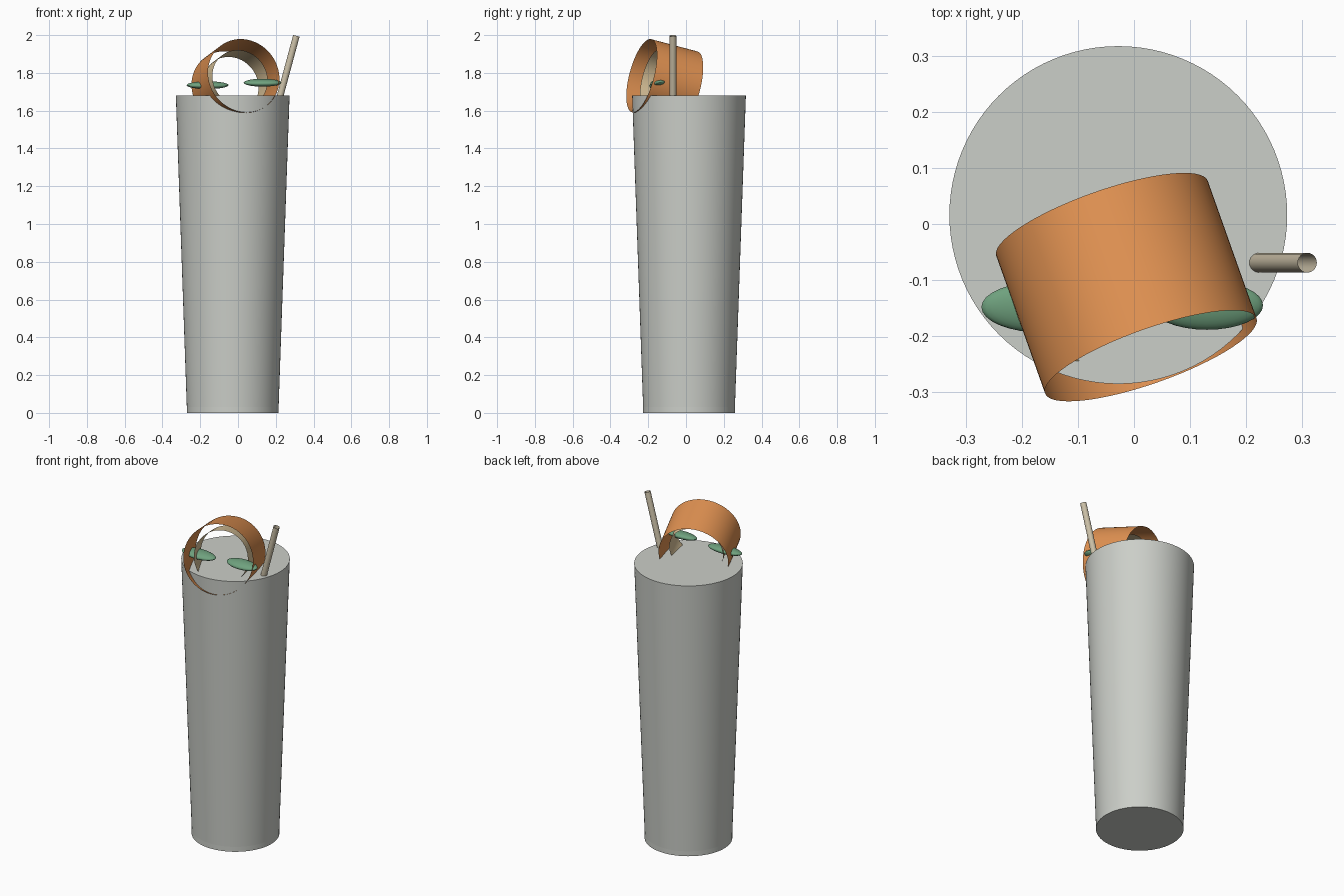
import bpy, bmesh, math
from mathutils import Vector, Matrix

if "Cube" in bpy.data.objects:
    bpy.data.objects.remove(bpy.data.objects["Cube"])


def material(name, rgb):
    m = bpy.data.materials.new(name)
    m.diffuse_color = (*rgb, 1)
    m.use_nodes = True
    m.node_tree.nodes["Principled BSDF"].inputs["Base Color"].default_value = m.diffuse_color
    return m


GLASS = material("pale_grey_glass", (0.60, 0.62, 0.58))
PEEL = material("orange_peel", (0.76, 0.29, 0.085))
PITH = material("cream_pith", (0.74, 0.58, 0.34))
LEAF = material("mint_green", (0.16, 0.36, 0.21))
STRAW = material("beige_straw", (0.60, 0.53, 0.39))


def finish(name, bm, mat):
    me = bpy.data.meshes.new(name)
    bm.to_mesh(me)
    bm.free()
    me.materials.append(mat)
    ob = bpy.data.objects.new(name, me)
    bpy.context.collection.objects.link(ob)
    bpy.ops.object.select_all(action='DESELECT')
    ob.select_set(True)
    bpy.context.view_layer.objects.active = ob
    bpy.ops.object.shade_smooth_by_angle(angle=math.radians(40))
    return ob


def tube(name, start, end, r1, r2, mat, capped=False, sides=64):
    """Straight or tapered cylinder between two points."""
    a, b = Vector(start), Vector(end)
    d = b - a
    bm = bmesh.new()
    bmesh.ops.create_cone(bm, cap_ends=capped, segments=sides, radius1=r1, radius2=r2,
                          depth=d.length,
                          matrix=Matrix.Translation((a + b) / 2)
                          @ d.to_track_quat('Z', 'Y').to_matrix().to_4x4())
    return finish(name, bm, mat)


def leaf(name, centre, half, tilt):
    bm = bmesh.new()
    bmesh.ops.create_uvsphere(bm, u_segments=32, v_segments=16, radius=1,
                              matrix=Matrix.Translation(centre)
                              @ Matrix.Rotation(tilt, 4, 'X')
                              @ Matrix.Diagonal((*half, 1)))
    return finish(name, bm, LEAF)


# Tall tapered glass, filled to the brim, on a thin base disc
CX, CY = -0.028, 0.016
tube("glass", (CX, CY, 0.03), (CX, CY, 1.68), 0.243, 0.301, GLASS, True, 96)
tube("glass_base", (CX, CY, 0), (CX, CY, 0.03), 0.243, 0.243, GLASS, True, 96)

# Curled peel: open outer ring with a smaller pith ring inside
front, back = Vector((0.03, -0.235, 1.785)), Vector((-0.057, 0.01, 1.72))
tube("peel_ring", front, back, 0.2, 0.2, PEEL)
tube("pith_ring", front.lerp(back, 0.22), front.lerp(back, 0.78), 0.155, 0.155, PITH)

# Mint leaves
leaf("mint_leaf_left", (-0.161, -0.148, 1.735), (0.111, 0.046, 0.02), 0.1)
leaf("mint_leaf_right", (0.13, -0.145, 1.748), (0.1, 0.044, 0.02), 0.15)

# Hollow straw leaning across the glass
top, lean = Vector((0.309, -0.069, 1.996)), Vector((-0.27, 0, -1))
tube("straw", top + lean * 1.85, top, 0.0175, 0.0175, STRAW, sides=24)
